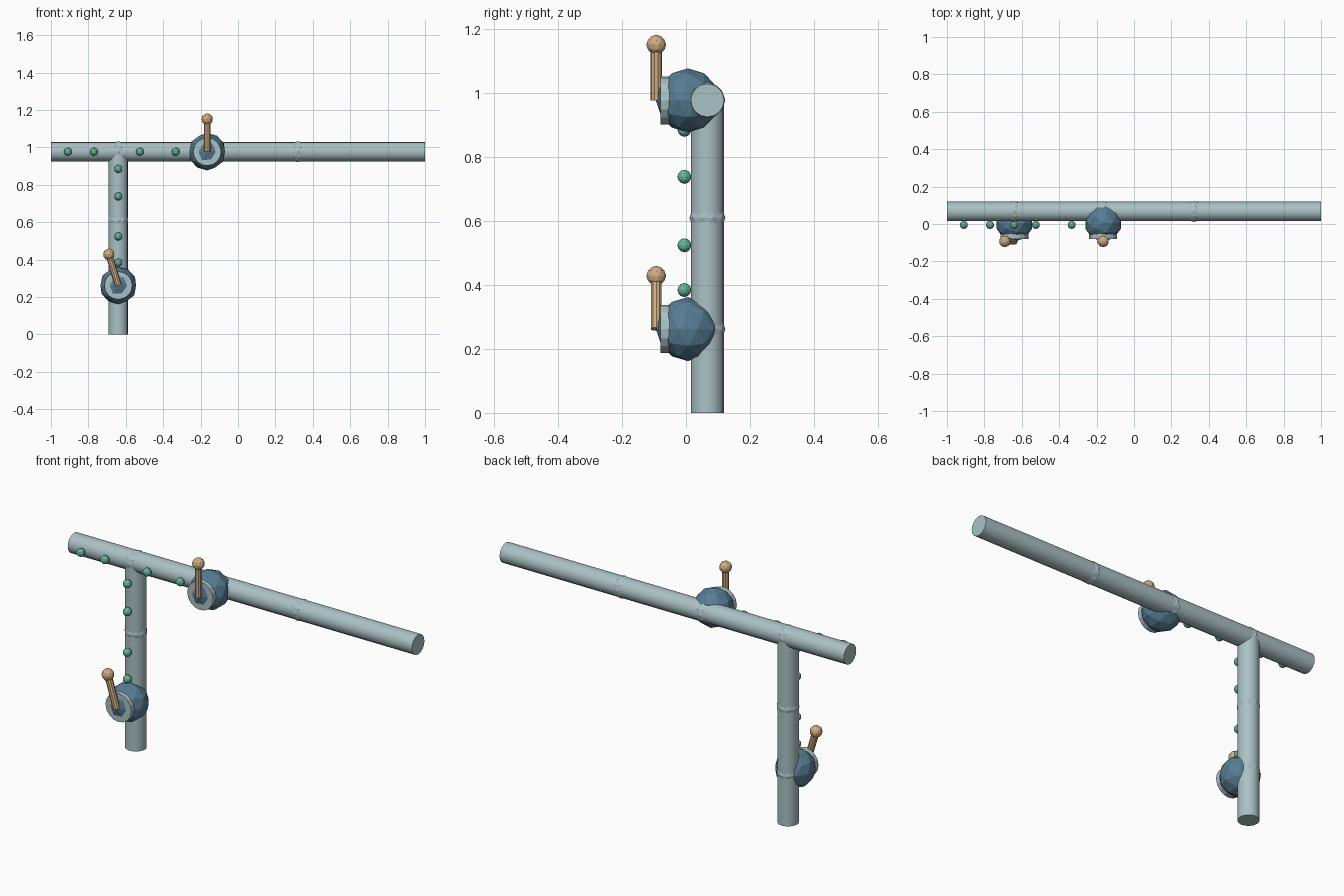
import bpy, math
from mathutils import Vector

if "Cube" in bpy.data.objects:
    bpy.data.objects.remove(bpy.data.objects["Cube"])


def material(name, hex_code):
    def lin(c):
        c /= 255
        return c / 12.92 if c <= 0.04045 else ((c + 0.055) / 1.055) ** 2.4
    m = bpy.data.materials.new(name)
    m.diffuse_color = [lin(int(hex_code[i:i + 2], 16)) for i in (0, 2, 4)] + [1]
    m.use_nodes = True
    m.node_tree.nodes["Principled BSDF"].inputs["Base Color"].default_value = m.diffuse_color
    return m


STEEL = material("pale steel", "AAC1C5")
BLUE = material("slate blue", "577D94")
TAN = material("tan", "D0AE84")
GREEN = material("sea green", "66B89C")


def finish(name, mat):
    o = bpy.context.object
    o.name = name
    o.data.materials.append(mat)
    return o


def rod(name, a, b, r, mat, sides):
    a, b = Vector(a), Vector(b)
    d = b - a
    bpy.ops.mesh.primitive_cylinder_add(
        vertices=sides, radius=r, depth=d.length, location=(a + b) / 2,
        rotation=d.to_track_quat('Z', 'Y').to_euler())
    return finish(name, mat)


def ball(name, p, r, mat):
    bpy.ops.mesh.primitive_ico_sphere_add(subdivisions=2, radius=r, location=p)
    return finish(name, mat)


PIPE_Y, PIPE_R, TOP_Z, STEM_X = 0.067, 0.052, 0.977, -0.64

# Pipes
rod("cross_pipe", (-1, PIPE_Y, TOP_Z), (1, PIPE_Y, TOP_Z), PIPE_R, STEEL, 16)
rod("down_pipe", (STEM_X, PIPE_Y, 0), (STEM_X, PIPE_Y, TOP_Z), PIPE_R, STEEL, 16)

# Round joints that just break the pipe surface
for x, z in ((STEM_X, TOP_Z), (-0.165, TOP_Z), (0.32, TOP_Z), (STEM_X, 0.61), (STEM_X, 0.262)):
    ball("pipe_joint", (x, PIPE_Y, z), 0.056, STEEL)

# Valves: body, front collar, lever and knob
for x, z, tilt in ((-0.165, TOP_Z, 0), (STEM_X, 0.262, -17)):
    ball("valve_body", (x, 0.006, z), 0.1, BLUE)
    rod("valve_collar", (x, -0.03, z), (x, -0.079, z), 0.075, STEEL, 16)
    t = math.radians(tilt)
    foot = Vector((x, -0.093, z))
    tip = foot + 0.174 * Vector((math.sin(t), 0, math.cos(t)))
    rod("valve_lever", foot, tip, 0.018, TAN, 10)
    ball("lever_knob", tip, 0.031, TAN)

# Indicator beads in front of the pipes
for x in (-0.91, -0.77, -0.525, -0.333):
    ball("bead", (x, -0.005, TOP_Z), 0.022, GREEN)
for z in (0.885, 0.738, 0.524, 0.384):
    ball("bead", (STEM_X, -0.005, z), 0.022, GREEN)

# Smooth only the long curved pipe walls
for o in bpy.data.objects:
    if "_pipe" in o.name:
        bpy.ops.object.select_all(action='DESELECT')
        o.select_set(True)
        bpy.context.view_layer.objects.active = o
        bpy.ops.object.shade_smooth_by_angle(angle=math.radians(30))
